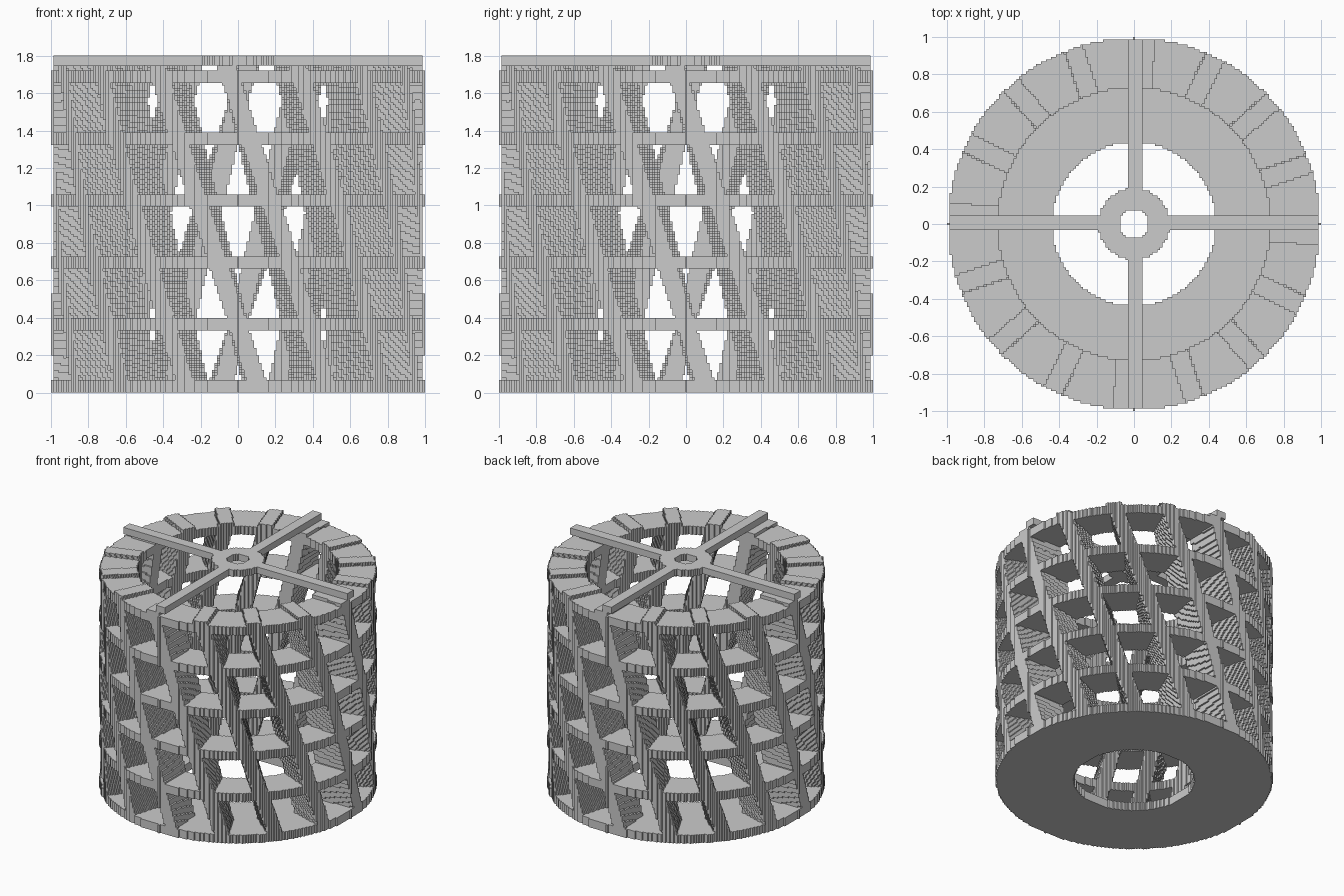
import bpy
import math

if "Cube" in bpy.data.objects:
    bpy.data.objects.remove(bpy.data.objects["Cube"], do_unlink=True)

# Proportions, counted in voxels
RADIUS = 75
VOXEL = 2 / (2 * RADIUS + 1)
INNER, FLOOR_HOLE = 55, 33
RING_STEP, RING_HEIGHT = 25, 5
SLAT_TOP, CROSS_TOP = 132, 136
SLATS, SLAT_HALF_WIDTH = 16, 4
TWIST, TWIST_ZERO = math.radians(0.25), 27

grey = bpy.data.materials.new("plain_grey")
grey.use_nodes = True
grey.diffuse_color = (0.6, 0.6, 0.6, 1)
grey.node_tree.nodes["Principled BSDF"].inputs["Base Color"].default_value = grey.diffuse_color


def disc(inner, outer):
    """Voxel columns of a flat annulus."""
    span = range(-RADIUS, RADIUS + 1)
    return [(i, j) for i in span for j in span
            if inner ** 2 <= i * i + j * j <= outer ** 2]


def extrude(columns, low, high):
    return {(i, j, k) for i, j in columns for k in range(low, high)}


def in_slat(radius, angle, k):
    """True where a straight radial slat crosses this layer."""
    pitch = math.tau / SLATS
    turn = angle + TWIST * (k - TWIST_ZERO)
    offset = (turn + pitch / 2) % pitch - pitch / 2
    return abs(radius * math.sin(offset)) <= SLAT_HALF_WIDTH


wall = disc(INNER, RADIUS)
parts = {}

# Floor plate and the horizontal rings above it
parts["floor_plate"] = extrude(disc(FLOOR_HOLE, RADIUS), 0, RING_HEIGHT)
for n in range(1, 6):
    parts[f"ring_{n}"] = extrude(wall, n * RING_STEP, n * RING_STEP + RING_HEIGHT)

# Twisting slats fill the layers between the rings
polar = [(i, j, math.hypot(i, j), math.atan2(j, i)) for i, j in wall]
parts["twisted_slats"] = {
    (i, j, k) for k in range(SLAT_TOP)
    if k % RING_STEP >= RING_HEIGHT
    for i, j, radius, angle in polar if in_slat(radius, angle, k)}

# Top cross with a pierced hub
arm = [(i, j) for i in range(1 - RADIUS, RADIUS) for j in range(-2, 4)]
cross = set(arm) | {(j, i) for i, j in arm} | set(disc(0, 14.4))
cross = {(i, j) for i, j in cross if math.hypot(i, j) >= 6}
parts["top_cross"] = extrude(cross, SLAT_TOP, CROSS_TOP)

solid = set().union(*parts.values())


def shifted(cell, axis, amount):
    moved = list(cell)
    moved[axis] += amount
    return tuple(moved)


def build(name, cells):
    """Skin a voxel set, joining exposed faces into long strips."""
    index, faces = {}, []

    def vertex(corner):
        return index.setdefault(corner, len(index))

    for axis in range(3):
        run = 0 if axis == 2 else 2
        other = 3 - axis - run
        for side in (-1, 1):
            exposed = {c for c in cells if shifted(c, axis, side) not in solid}
            for cell in exposed:
                if shifted(cell, run, -1) in exposed:
                    continue
                length = 1
                while shifted(cell, run, length) in exposed:
                    length += 1
                base = shifted(cell, axis, (side + 1) // 2)
                far = shifted(base, run, length)
                quad = [vertex(c) for c in (base, far, shifted(far, other, 1),
                                            shifted(base, other, 1))]
                forward = (run - axis) % 3 == 1
                faces.append(quad if forward == (side > 0) else quad[::-1])

    points = [((i - 0.5) * VOXEL, (j - 0.5) * VOXEL, k * VOXEL) for i, j, k in index]
    mesh = bpy.data.meshes.new(name)
    mesh.from_pydata(points, [], faces)
    mesh.materials.append(grey)
    bpy.context.collection.objects.link(bpy.data.objects.new(name, mesh))


for part_name, part_cells in parts.items():
    build(part_name, part_cells)
